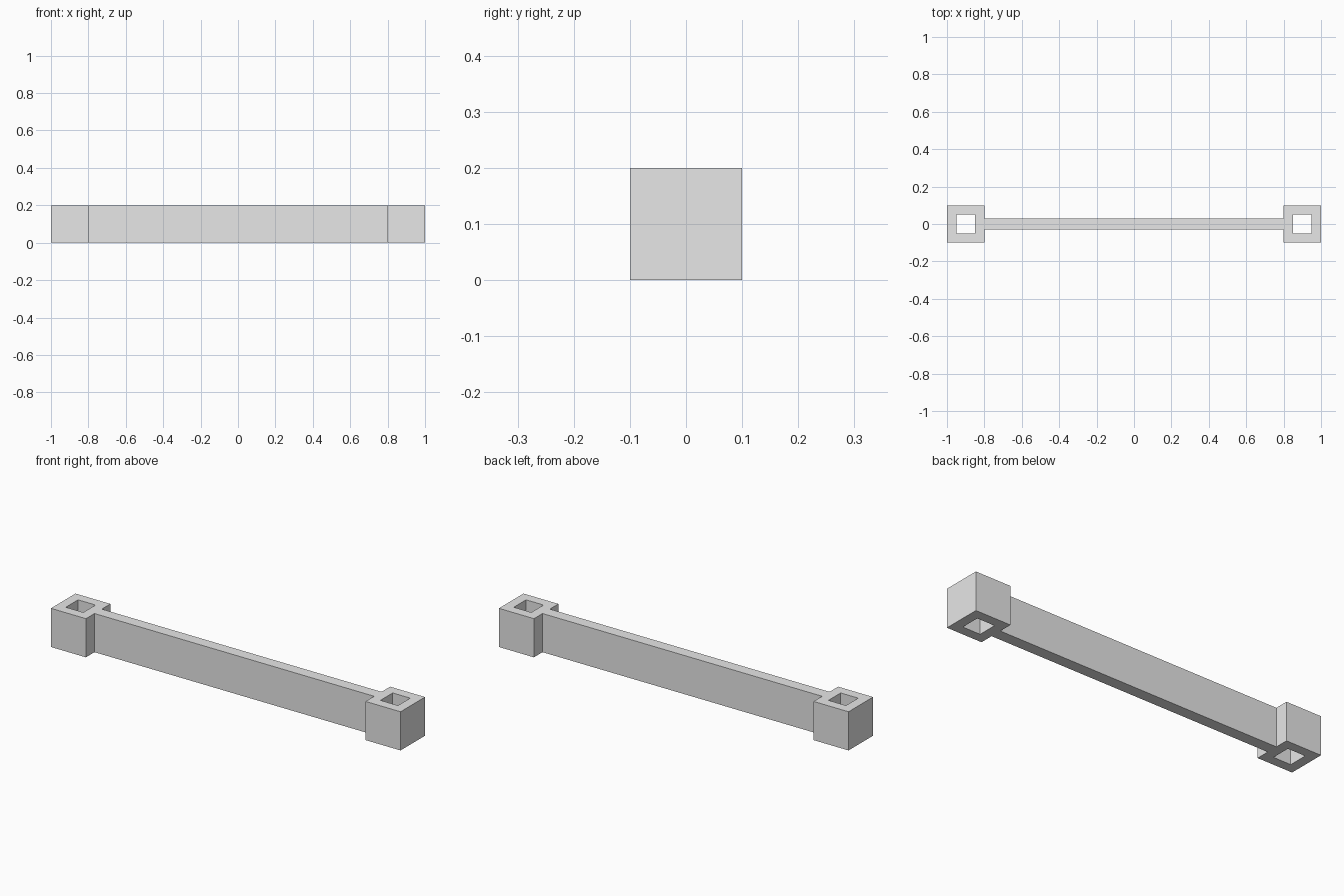
import bpy
import bmesh

cube = bpy.data.objects.get("Cube")
if cube:
    bpy.data.objects.remove(cube, do_unlink=True)

HEIGHT = 0.2
END = 1.0          # outer end of each socket
COLLAR = 0.1       # half width of a socket
HOLE = 0.05        # half width of the square hole
WEB = 0.03         # half thickness of the rail
CENTRE = END - COLLAR
INNER = END - 2 * COLLAR

grey = bpy.data.materials.new("light_grey")
grey.use_nodes = True
colour = (0.8, 0.8, 0.8, 1)
grey.diffuse_color = colour
grey.node_tree.nodes["Principled BSDF"].inputs["Base Color"].default_value = colour

bm = bmesh.new()


def add_loop(points):
    """Closed loop of edges on the ground plane."""
    verts = [bm.verts.new((x, y, 0)) for x, y in points]
    for a, b in zip(verts, verts[1:] + verts[:1]):
        bm.edges.new((a, b))


# Outline of the rail with a socket at each end: right half, then turned half
half = [(INNER, -WEB), (INNER, -COLLAR), (END, -COLLAR),
        (END, COLLAR), (INNER, COLLAR), (INNER, WEB)]
add_loop(half + [(-x, -y) for x, y in half])

# Square through holes
for side in (-1, 1):
    add_loop([(side * CENTRE + i * HOLE, j * HOLE)
              for i, j in ((-1, -1), (1, -1), (1, 1), (-1, 1))])

# Fill the plan around the holes and raise it to full height
bmesh.ops.triangle_fill(bm, use_beauty=True, use_dissolve=False, edges=bm.edges[:])
raised = bmesh.ops.extrude_face_region(bm, geom=bm.faces[:], use_keep_orig=True)
bmesh.ops.translate(bm, vec=(0, 0, HEIGHT),
                    verts=[g for g in raised["geom"] if isinstance(g, bmesh.types.BMVert)])
bmesh.ops.recalc_face_normals(bm, faces=bm.faces[:])

mesh = bpy.data.meshes.new("rail_with_sockets")
bm.to_mesh(mesh)
bm.free()
mesh.materials.append(grey)
rail = bpy.data.objects.new("rail_with_sockets", mesh)
bpy.context.collection.objects.link(rail)
